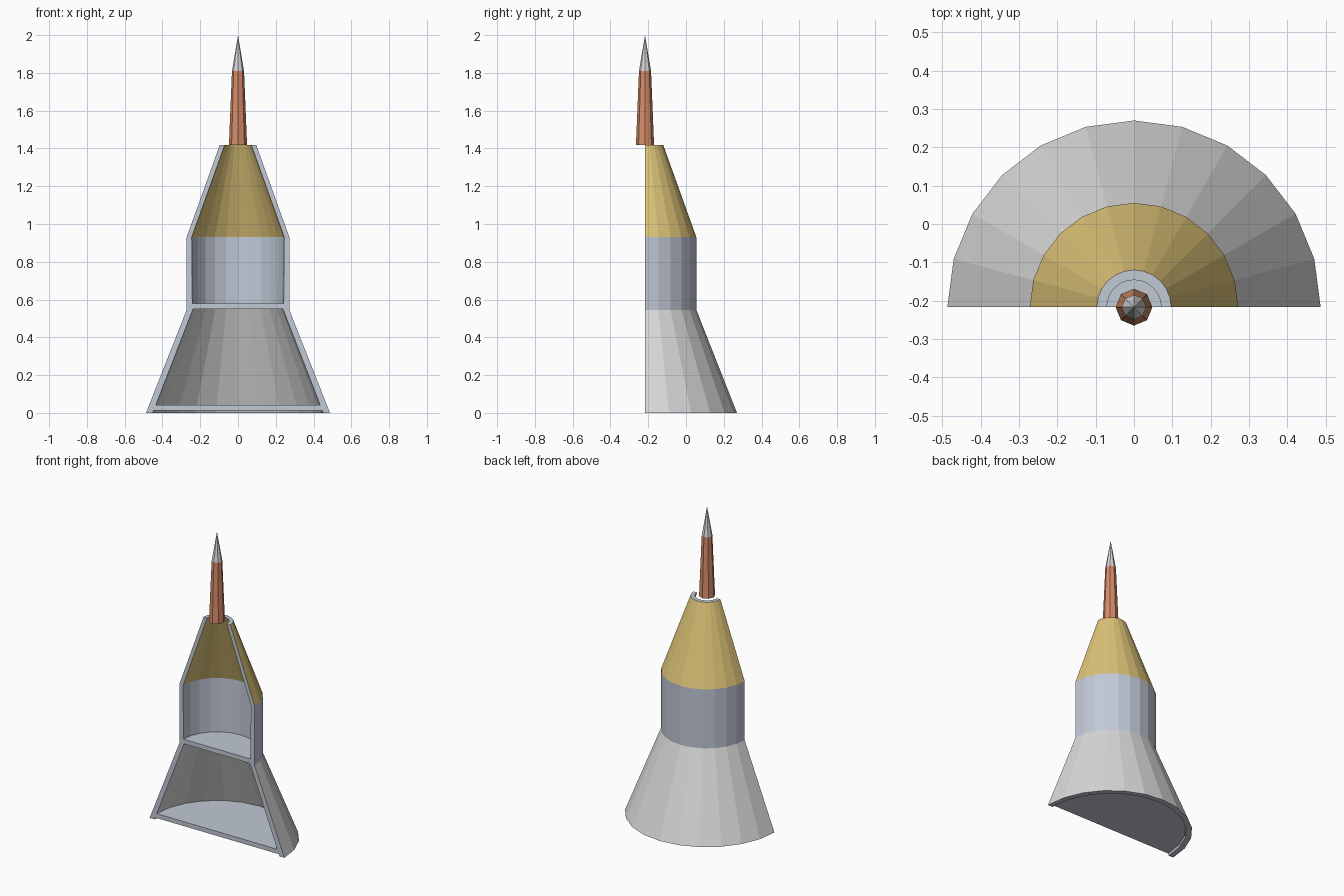
import bpy
import bmesh
import math

default = bpy.data.objects.get("Cube")
if default:
    bpy.data.objects.remove(default, do_unlink=True)

AXIS_Y = -0.217


def to_linear(c):
    return c / 12.92 if c <= 0.04045 else ((c + 0.055) / 1.055) ** 2.4


def material(name, *srgb):
    mat = bpy.data.materials.new(name)
    color = [to_linear(c) for c in srgb] + [1.0]
    mat.use_nodes = True
    mat.diffuse_color = color
    mat.node_tree.nodes["Principled BSDF"].inputs["Base Color"].default_value = color
    return mat


WHITE = material("pale grey", 0.86, 0.86, 0.86)
SILVER = material("blue silver", 0.76, 0.79, 0.84)
GOLD = material("gold", 0.87, 0.77, 0.47)
COPPER = material("copper", 0.84, 0.55, 0.41)


def revolve(name, outline, angle, steps, mats, cap_mat=0):
    """Turn a closed (radius, z, material) outline about the axis; the
    material belongs to the edge that leaves each point."""
    bm = bmesh.new()
    rings = []
    for i in range(steps + 1):
        a = angle * i / steps
        rings.append([bm.verts.new((r * math.cos(a), AXIS_Y + r * math.sin(a), z))
                      for r, z, _ in outline])
    count = len(outline)
    for ring, after in zip(rings, rings[1:]):
        for j in range(count):
            k = (j + 1) % count
            if outline[j][0] == 0 and outline[k][0] == 0:
                continue
            face = bm.faces.new((ring[j], after[j], after[k], ring[k]))
            face.material_index = outline[j][2]
    # Cut faces close a partial turn
    if angle < 2 * math.pi - 0.01:
        for ring in (rings[0], rings[-1]):
            bm.faces.new(ring).material_index = cap_mat
    bmesh.ops.remove_doubles(bm, verts=bm.verts[:], dist=0.0005)
    bmesh.ops.recalc_face_normals(bm, faces=bm.faces[:])
    mesh = bpy.data.meshes.new(name)
    bm.to_mesh(mesh)
    bm.free()
    for mat in mats:
        mesh.materials.append(mat)
    obj = bpy.data.objects.new(name, mesh)
    bpy.context.scene.collection.objects.link(obj)
    return obj


# Half shell: flared skirt, cylinder and gold cone, with two solid decks
silver, white, gold = 0, 1, 2
shell_outline = [
    (0.487, 0.0, white),      # outside, going up
    (0.272, 0.545, silver),
    (0.272, 0.93, gold),
    (0.097, 1.417, silver),   # open top rim
    (0.071, 1.417, gold),     # inside, going down
    (0.245, 0.93, silver),
    (0.242, 0.58, silver),    # upper deck
    (0.0, 0.58, silver),
    (0.0, 0.55, silver),
    (0.238, 0.55, white),
    (0.435, 0.042, silver),   # floor deck
    (0.0, 0.042, silver),
    (0.0, 0.013, silver),
    (0.447, 0.013, white),
    (0.452, 0.0, silver),     # bottom rim
]
revolve("cutaway_shell", shell_outline, math.pi, 12, [SILVER, WHITE, GOLD])

# Eight-sided spike above the shell
revolve("spike_shaft",
        [(0, 1.417, 0), (0.048, 1.417, 0), (0.032, 1.81, 0), (0, 1.81, 0)],
        2 * math.pi, 8, [COPPER])
revolve("spike_tip",
        [(0, 1.81, 0), (0.032, 1.81, 0), (0, 2.0, 0)],
        2 * math.pi, 8, [WHITE])
